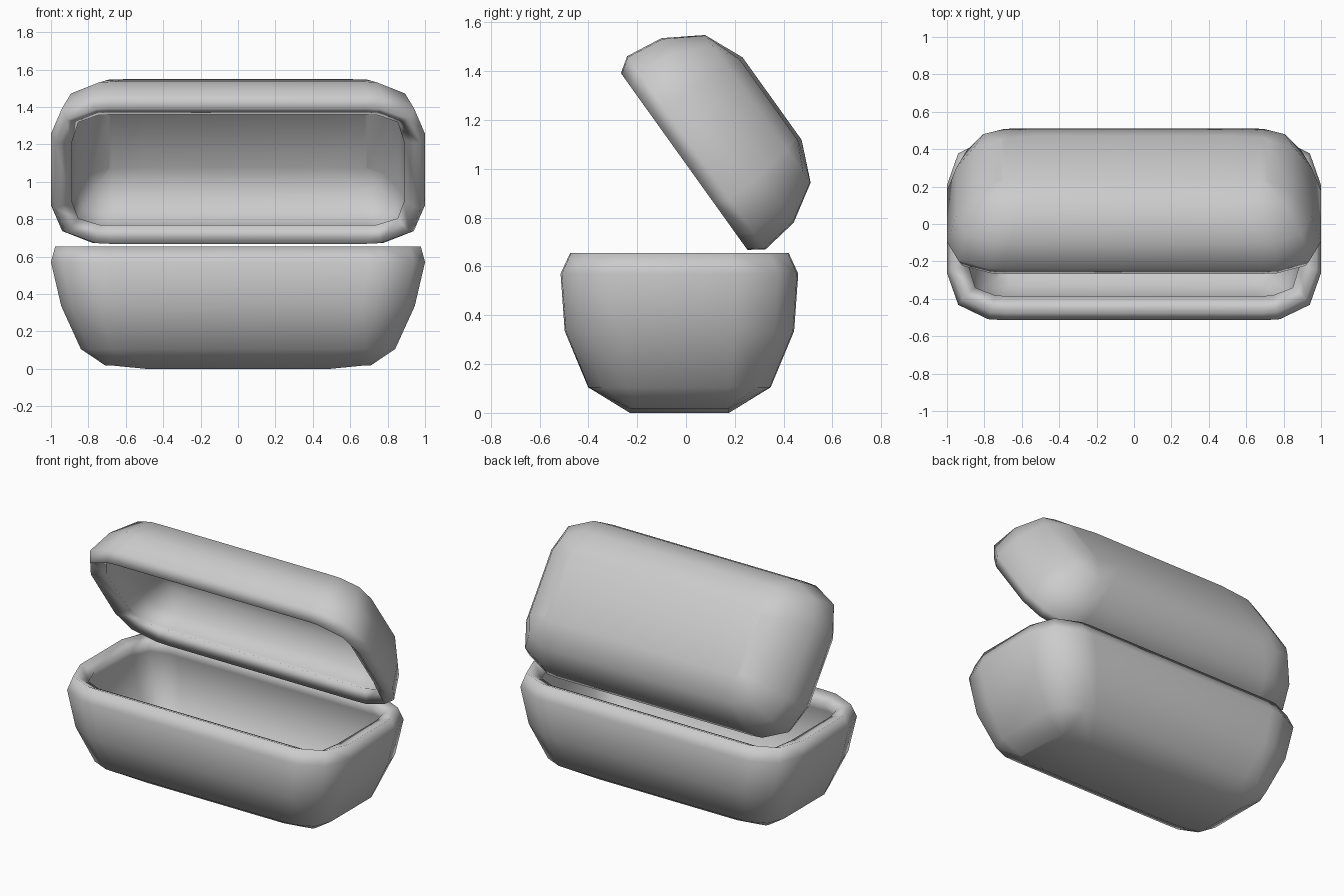
import bpy, bmesh, math

if "Cube" in bpy.data.objects:
    bpy.data.objects.remove(bpy.data.objects["Cube"])

# Quarter outline of the widest plan section: long side to short end
QUARTER = [(0.70, 0.487), (0.78, 0.482), (0.94, 0.405), (1.0, 0.235)]
Y_MAX = 0.487
WALL = 0.1


def plan_ring(half_x, half_y, square):
    """Rounded rectangle; square pulls its corner points outwards."""
    sy = half_y / Y_MAX
    q = [QUARTER[0]]
    q += [(x + (1 - x) * square, y + (Y_MAX - y) * square) for x, y in QUARTER[1:]]
    q = [(x * half_x, y * sy) for x, y in q]
    pts = q + [(x, -y) for x, y in reversed(q)]
    return pts + [(-x, -y) for x, y in pts]


def shell(name, levels, sag):
    """Loft from the closed end to the open rim, then thicken inwards."""
    bm = bmesh.new()
    rings = []
    for k, (h, hx, hy, square) in enumerate(levels):
        ring = []
        for x, y in plan_ring(hx, hy, square):
            z = h + (sag if k == 0 and abs(x) > 0.6 else 0)
            ring.append(bm.verts.new((x, y, z)))
        rings.append(ring)
    n = len(rings[0])
    for a, b in zip(rings, rings[1:]):
        for i in range(n):
            j = (i + 1) % n
            bm.faces.new((a[i], a[j], b[j], b[i]))
    # Close the end with strips across the width
    half = n // 2
    right, left = rings[0][:half], rings[0][half:]
    for side in (right, left):
        for i in range(half // 2 - 1):
            bm.faces.new((side[i], side[i + 1],
                          side[half - 2 - i], side[half - 1 - i]))
    cap = bm.faces.new((right[0], right[-1], left[0], left[-1]))
    # The closed end must face outwards so the wall grows inside
    bmesh.ops.recalc_face_normals(bm, faces=bm.faces)
    if cap.normal.z * (levels[0][0] - levels[-1][0]) < 0:
        bmesh.ops.reverse_faces(bm, faces=bm.faces)
    for f in bm.faces:
        f.smooth = True
    mesh = bpy.data.meshes.new(name)
    bm.to_mesh(mesh)
    bm.free()
    obj = bpy.data.objects.new(name, mesh)
    bpy.context.collection.objects.link(obj)
    wall = obj.modifiers.new("wall", 'SOLIDIFY')
    wall.thickness = WALL
    wall.offset = -1
    return obj


# Deep lower tray: (height, half length, half width, corner squareness)
base = shell(
    "case_base",
    [(0.0, 0.71, 0.203, 0.8), (0.105, 0.84, 0.374, 0.15), (0.335, 0.945, 0.47, 0.0),
     (0.57, 1.0, 0.487, 0.0), (0.655, 0.977, 0.448, 0.0)],
    0.018)
base.location = (0, -0.027, 0)

# Shallow lid, same outline, tipped open about its rear edge
lid = shell(
    "case_lid",
    [(0.443, 0.71, 0.208, 0.8), (0.371, 0.85, 0.372, 0.15), (0.219, 0.95, 0.465, 0.0),
     (0.061, 1.0, 0.487, 0.0), (0.0, 0.977, 0.445, 0.0)],
    -0.014)
lid.rotation_euler = (math.radians(-54.4), 0, 0)
lid.location = (0, -0.0075, 1.03)
